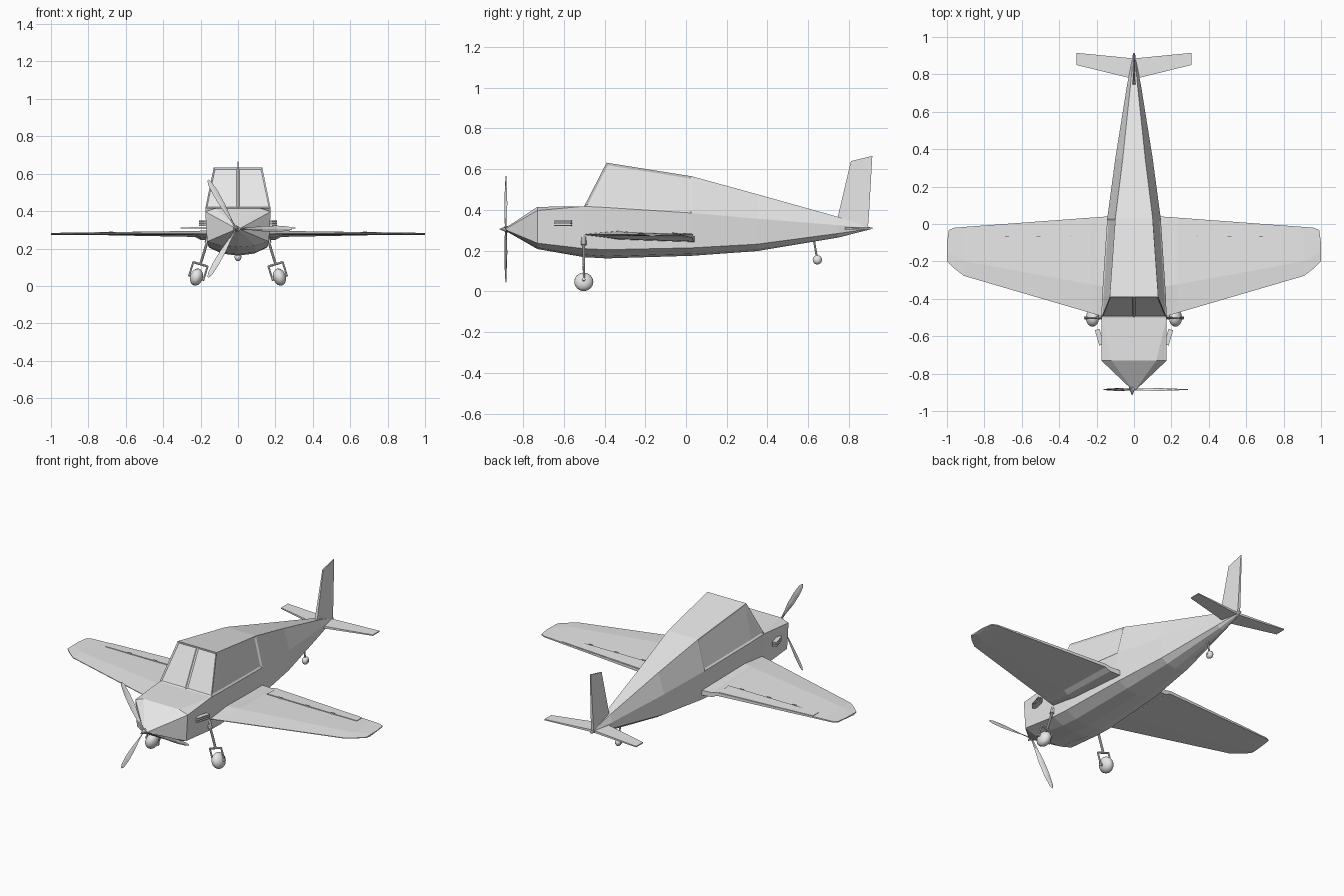
import bpy, bmesh, math
from mathutils import Vector, Matrix

old = bpy.data.objects.get("Cube")
if old:
    bpy.data.objects.remove(old, do_unlink=True)

grey = bpy.data.materials.new("plain_grey")
grey.use_nodes = True
grey.diffuse_color = (0.8, 0.8, 0.8, 1)
grey.node_tree.nodes["Principled BSDF"].inputs["Base Color"].default_value = (0.8, 0.8, 0.8, 1)


def finish(name, bm, mirror=False, smooth=False):
    """Turn a bmesh into a named object, optionally mirrored across x."""
    bmesh.ops.recalc_face_normals(bm, faces=bm.faces[:])
    mesh = bpy.data.meshes.new(name)
    bm.to_mesh(mesh)
    bm.free()
    mesh.materials.append(grey)
    for p in mesh.polygons:
        p.use_smooth = smooth
    ob = bpy.data.objects.new(name, mesh)
    bpy.context.scene.collection.objects.link(ob)
    if mirror:
        mod = ob.modifiers.new("Mirror", "MIRROR")
        mod.use_mirror_merge = False
    return ob


def loft(rings):
    """Skin closed rings of equal point count and cap both ends."""
    bm = bmesh.new()
    loops = [[bm.verts.new(p) for p in ring] for ring in rings]
    n = len(loops[0])
    for a, b in zip(loops, loops[1:]):
        for i in range(n):
            j = (i + 1) % n
            bm.faces.new((a[i], a[j], b[j], b[i]))
    bm.faces.new(loops[0])
    bm.faces.new(loops[-1])
    return bm


def tube(bm, a, b, r, sides=8, r2=None):
    """Add a cylinder or cone between two points."""
    a, b = Vector(a), Vector(b)
    d = b - a
    m = Matrix.Translation((a + b) / 2) @ d.to_track_quat("Z", "Y").to_matrix().to_4x4()
    bmesh.ops.create_cone(bm, cap_ends=True, segments=sides, radius1=r,
                          radius2=r if r2 is None else r2, depth=d.length, matrix=m)


def box(bm, centre, size, turn=0):
    m = Matrix.Translation(centre) @ Matrix.Rotation(turn, 4, "Z") @ Matrix.Diagonal((*size, 1))
    bmesh.ops.create_cube(bm, size=1, matrix=m)


# Fuselage: station, then roof edge, waist, chine and keel edge as (half width, z), then keel z
STATIONS = [
    (-0.885, (0.008, 0.313), (0.012, 0.308), (0.012, 0.302), (0.006, 0.298), 0.297),
    (-0.73, (0.12, 0.415), (0.175, 0.397), (0.165, 0.237), (0.09, 0.215), 0.208),
    (-0.5, (0.174, 0.418), (0.174, 0.418), (0.158, 0.21), (0.09, 0.18), 0.168),
    (-0.39, (0.13, 0.632), (0.171, 0.412), (0.155, 0.205), (0.087, 0.173), 0.162),
    (0.03, (0.10, 0.565), (0.143, 0.385), (0.133, 0.214), (0.075, 0.185), 0.175),
    (0.35, (0.06, 0.477), (0.10, 0.357), (0.094, 0.232), (0.055, 0.208), 0.198),
    (0.75, (0.018, 0.365), (0.036, 0.325), (0.032, 0.285), (0.018, 0.27), 0.265),
    (0.91, (0.003, 0.313), (0.004, 0.311), (0.004, 0.309), (0.003, 0.307), 0.306)]
rings = []
for y, *side, keel in STATIONS:
    right = [(x, y, z) for x, z in side]
    left = [(-x, y, z) for x, z in reversed(side)]
    rings.append([(0, y, side[0][1])] + right + [(0, y, keel)] + left)
bm = loft(rings)
bmesh.ops.remove_doubles(bm, verts=bm.verts[:], dist=0.0005)
bmesh.ops.recalc_face_normals(bm, faces=bm.faces[:])


# Recessed windscreen panes and side windows
def cabin_faces(test):
    found = []
    for f in bm.faces:
        c = f.calc_center_median()
        if -0.5 < c.y < 0.02 and c.z > 0.43 and test(f, c):
            found.append(f)
    return found


panes = cabin_faces(lambda f, c: f.normal.y < -0.6)
bmesh.ops.inset_individual(bm, faces=panes, thickness=0.011, depth=-0.006)
for s in (1, -1):
    window = cabin_faces(lambda f, c: f.normal.x * s > 0.8)
    bmesh.ops.inset_region(bm, faces=window, thickness=0.011, depth=-0.006,
                           use_even_offset=True, use_boundary=True)
finish("fuselage", bm)

# Wings: span x, leading y, trailing y, top z, bottom z at the trailing edge
WING = [(0.08, -0.515, 0.045, 0.298, 0.240), (0.20, -0.485, 0.036, 0.295, 0.246),
        (0.23, -0.476, 0.034, 0.294, 0.262), (0.91, -0.277, -0.016, 0.285, 0.275),
        (0.96, -0.238, -0.02, 0.284, 0.276), (0.99, -0.21, -0.032, 0.283, 0.277),
        (1.0, -0.2, -0.10, 0.282, 0.278)]
rings = []
for x, le, te, top, low in WING:
    mid = le + 0.3 * (te - le)
    rings.append([(x, le, 0.281), (x, le, 0.277), (x, mid, min(0.272, low + 0.012)),
                  (x, te, low), (x, te, (low + top) / 2 + 0.003), (x, mid, top)])
finish("wing", loft(rings), mirror=True)


# Ailerons as thin raised panels, with hinge tabs
def panel(x, y0, y1, z0, z1):
    return [(x, y0, z0 - 0.004), (x, y1, z1 - 0.004), (x, y1, z1 + 0.003), (x, y0, z0 + 0.003)]


finish("aileron", loft([panel(0.24, -0.065, 0.03, 0.286, 0.281),
                        panel(0.84, -0.065, -0.013, 0.283, 0.283)]), mirror=True)
bm = bmesh.new()
for x in (0.33, 0.51, 0.68):
    box(bm, (x, -0.065, 0.288), (0.022, 0.006, 0.008))
finish("aileron_hinge", bm, mirror=True)

# Tailplane and fin
finish("tailplane", loft([
    [(x, a, 0.31 - t), (x, b, 0.31 - t), (x, b, 0.31 + t), (x, a, 0.31 + t)]
    for x, a, b, t in ((0, 0.775, 0.885, 0.007), (0.307, 0.85, 0.915, 0.003))]), mirror=True)
finish("fin", loft([
    [(-t, a, za), (t, a, za), (t, b, zb), (-t, b, zb)]
    for a, za, b, zb, t in ((0.74, 0.345, 0.893, 0.31, 0.009), (0.75, 0.385, 0.898, 0.37, 0.008),
                            (0.81, 0.64, 0.915, 0.665, 0.003))]))

# Propeller: three twisted blades and a pointed spinner
HUB = Vector((-0.01, -0.885, 0.306))
BLADE = [(0.0, 0.005, 60), (0.06, 0.008, 45), (0.14, 0.016, 28), (0.22, 0.017, 18),
         (0.28, 0.012, 12), (0.30, 0.004, 10)]
for k in range(3):
    spin = Matrix.Translation(HUB) @ Matrix.Rotation(-k * math.tau / 3, 4, "Y")
    rings = []
    for r, half, twist in BLADE:
        tilt = Matrix.Rotation(math.radians(twist), 4, "X")
        section = [(0, 0, -half), (0, -0.0025, 0), (0, 0, half), (0, 0.0025, 0)]
        rings.append([spin @ (Vector((r, 0, 0)) + tilt @ Vector(p)) for p in section])
    finish("propeller_blade_%d" % (k + 1), loft(rings))
bm = bmesh.new()
tube(bm, HUB + Vector((0, 0.03, 0)), HUB, 0.016, 8)
tube(bm, HUB, HUB + Vector((0, -0.03, 0)), 0.014, 8, 0.002)
finish("spinner", bm)

# Exhaust stubs on the cowling
bm = bmesh.new()
for z in (0.324, 0.335, 0.346):
    box(bm, (0.185, -0.605, z), (0.026, 0.085, 0.006), math.radians(-16))
finish("exhaust_stub", bm, mirror=True)

# Main gear: splayed leg, fork and round tyre, built upright then tilted
WHEEL = Vector((0.222, -0.502, 0.047))
tilt = Matrix.Translation(WHEEL) @ Matrix.Rotation(math.radians(-17), 4, "Y").inverted()
lean = Matrix.Translation(WHEEL) @ Matrix.Rotation(math.radians(-17), 4, "Y")
bm = bmesh.new()
tube(bm, (0, 0, 0.075), (0, 0, 0.24), 0.007)
tube(bm, (-0.04, 0, 0.072), (0.04, 0, 0.072), 0.006)
for x in (-0.04, 0.04):
    tube(bm, (x, 0, 0.075), (x, 0, -0.005), 0.005)
tube(bm, (-0.045, 0, 0), (0.045, 0, 0), 0.008)
tube(bm, (0, 0, 0.19), (0, 0, 0.25), 0.013)
bm.transform(lean)
finish("main_gear_leg", bm, mirror=True)
bm = bmesh.new()
bmesh.ops.create_uvsphere(bm, u_segments=16, v_segments=10, radius=0.047,
                          matrix=lean @ Matrix.Rotation(math.pi / 2, 4, "Y")
                          @ Matrix.Diagonal((1, 1, 0.72, 1)))
finish("main_wheel", bm, mirror=True, smooth=True)

# Tail wheel
bm = bmesh.new()
tube(bm, (0, 0.625, 0.27), (0, 0.643, 0.165), 0.005)
tube(bm, (-0.02, 0.645, 0.155), (0.02, 0.645, 0.155), 0.006)
finish("tail_wheel_strut", bm)
bm = bmesh.new()
bmesh.ops.create_uvsphere(bm, u_segments=14, v_segments=8, radius=0.023,
                          matrix=Matrix.Translation((0, 0.645, 0.155))
                          @ Matrix.Rotation(math.pi / 2, 4, "Y") @ Matrix.Diagonal((1, 1, 0.8, 1)))
finish("tail_wheel", bm, smooth=True)
